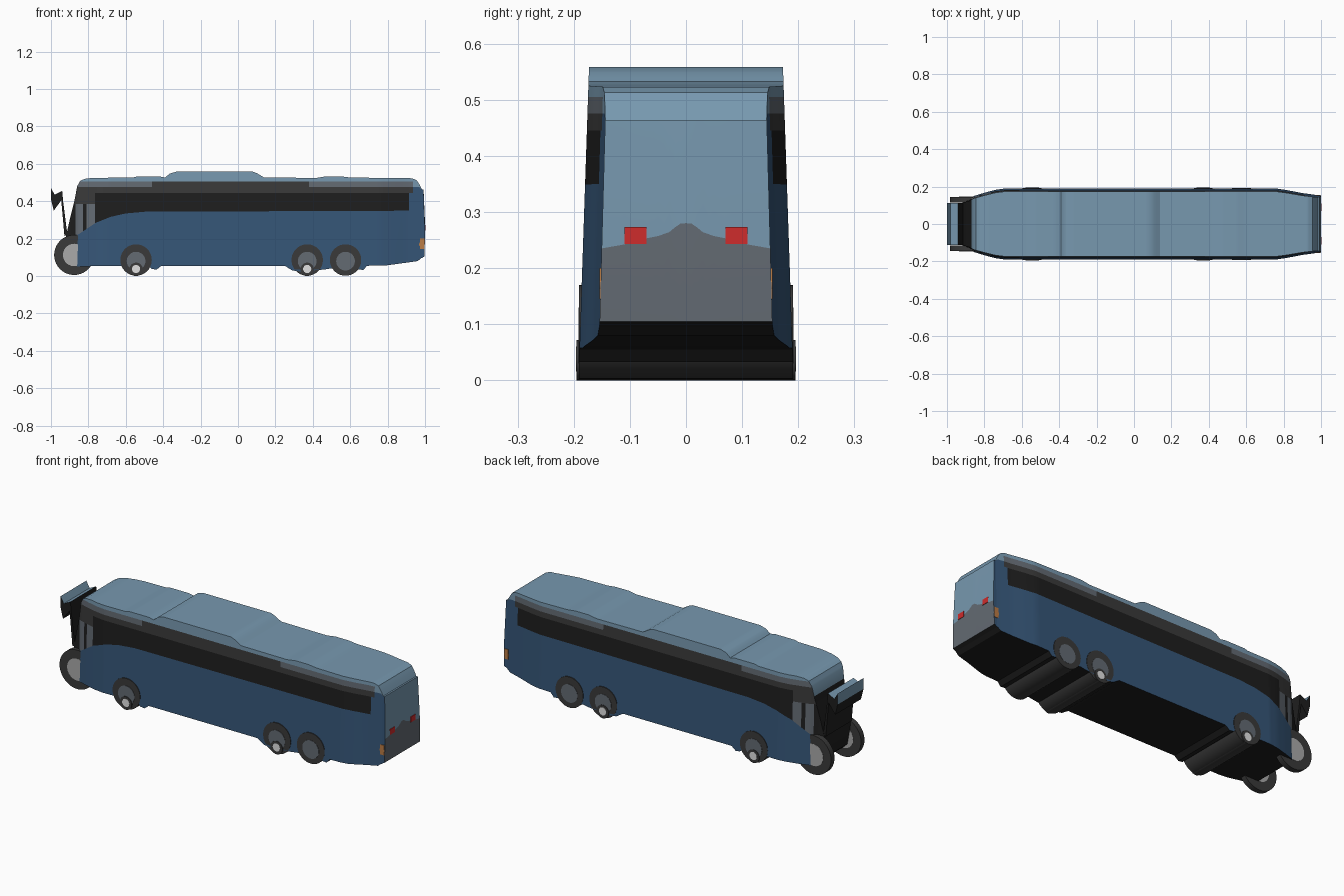
import bpy, bmesh, math
from mathutils import Matrix

if "Cube" in bpy.data.objects:
    bpy.data.objects.remove(bpy.data.objects["Cube"])

# Colours (linear)
COLOURS = {
    "body_blue": (0.036, 0.092, 0.185), "roof_blue": (0.185, 0.315, 0.43),
    "black": (0.013, 0.013, 0.013), "dark_grey": (0.042, 0.042, 0.042),
    "slate": (0.125, 0.145, 0.17), "light_grey": (0.40, 0.40, 0.40),
    "white": (0.75, 0.75, 0.75), "red": (0.62, 0.025, 0.025), "orange": (0.5, 0.2, 0.06),
}
NAMES = list(COLOURS)
MATS = []
for n, c in COLOURS.items():
    m = bpy.data.materials.new(n)
    m.diffuse_color = (*c, 1)
    m.use_nodes = True
    m.node_tree.nodes["Principled BSDF"].inputs["Base Color"].default_value = m.diffuse_color
    MATS.append(m)
BLUE, ROOF, BLACK, DARK, SLATE, GREY, WHITE, RED, ORANGE = range(9)


def finish(name, bm, smooth=True):
    bmesh.ops.remove_doubles(bm, verts=bm.verts, dist=1e-5)
    bmesh.ops.dissolve_degenerate(bm, edges=bm.edges, dist=1e-5)
    bmesh.ops.recalc_face_normals(bm, faces=bm.faces)
    me = bpy.data.meshes.new(name)
    bm.to_mesh(me)
    bm.free()
    for m in MATS:
        me.materials.append(m)
    ob = bpy.data.objects.new(name, me)
    bpy.context.collection.objects.link(ob)
    if smooth:
        bpy.ops.object.select_all(action='DESELECT')
        ob.select_set(True)
        bpy.context.view_layer.objects.active = ob
        bpy.ops.object.shade_smooth_by_angle(angle=math.radians(25))
    return ob


def lerp(table, x):
    if x <= table[0][0]:
        return table[0][1]
    for (a, u), (b, v) in zip(table, table[1:]):
        if x <= b:
            return u + (v - u) * (x - a) / (b - a)
    return table[-1][1]


def cylinder(name, x, y, z, r, depth, mat, sides=40):
    bm = bmesh.new()
    bmesh.ops.create_cone(bm, cap_ends=True, segments=sides, radius1=r, radius2=r, depth=depth,
                          matrix=Matrix.Translation((x, y, z)) @ Matrix.Rotation(math.pi / 2, 4, 'X'))
    for f in bm.faces:
        f.material_index = mat
    return finish(name, bm)


def box(name, x0, x1, y0, y1, z0, z1, mat):
    bm = bmesh.new()
    bmesh.ops.create_cube(bm, size=1, matrix=Matrix.Translation(((x0+x1)/2, (y0+y1)/2, (z0+z1)/2))
                          @ Matrix.Diagonal((x1-x0, y1-y0, z1-z0, 1)))
    for f in bm.faces:
        f.material_index = mat
    return finish(name, bm, False)


# Body profiles along x: roof, floor, half width, lower window line
TOP = [(-.92, .21), (-.9, .3), (-.875, .4), (-.86, .48), (-.845, .508), (-.82, .52), (-.78, .525),
       (-.56, .527), (-.54, .533), (-.42, .533), (-.39, .527), (-.365, .548), (-.33, .558), (.08, .558),
       (.105, .548), (.14, .527), (.42, .525), (.47, .533), (.55, .533), (.6, .527), (.93, .523),
       (.955, .513), (.97, .49), (.985, .46)]
FLOOR = [(-.92, .19), (-.9, .08), (-.87, .052), (-.48, .055), (-.46, .038), (-.435, .035), (-.41, .055),
         (.25, .055), (.29, .03), (.33, .025), (.46, .035), (.49, .04), (.62, .04), (.65, .035), (.67, .033),
         (.69, .055), (.8, .058), (.96, .08), (.985, .1)]
WIDTH = [(-.92, .115), (-.88, .132), (-.855, .15), (-.8, .167), (-.74, .183), (-.69, .19), (.76, .19),
         (.82, .181), (.9, .166), (.96, .158), (.985, .155)]
WINDOW = [(-.92, .19), (-.85, .225), (-.76, .285), (-.68, .317), (-.6, .335), (-.5, .344), (1, .35)]


def half_width(x, z):
    return lerp(WIDTH, x) * (1 - .178 * (z - .05))


def side_colour(row, x):
    if row == 0:
        return BLUE
    if x > (.915 if row < 3 else .935):
        return ROOF if row >= 4 else BLUE
    if row == 1:                                   # driver window and side glass
        return SLATE if -.87 < x < -.765 and not -.83 < x < -.81 else BLACK
    if row == 2:
        return DARK if x < -.765 else BLACK
    if row == 3:
        return DARK
    if row == 4:                                   # lighter strip above the glass
        return SLATE if x < -.46 or x > .38 else DARK
    return ROOF


# Body shell lofted along x, rows follow the colour borders
xs = sorted({round(v, 4) for t in (TOP, FLOOR, WIDTH) for v, _ in t if v <= .985}
            | {round(-.9 + .02 * i, 4) for i in range(94)}
            | {-.83, -.81, -.765, -.46, .38, .915, .935})
bm = bmesh.new()
rings = []
for x in xs:
    t, b, w = lerp(TOP, x), lerp(FLOOR, x), lerp(WINDOW, x)
    zs = [min(max(z, b), t) for z in (b, w, max(w, .385), .445, .475, .505, t)]
    rings.append([[bm.verts.new((x, s * half_width(x, z), z)) for z in zs] for s in (-1, 1)])
for i in range(len(xs) - 1):
    a, c = rings[i], rings[i + 1]
    xm = (xs[i] + xs[i + 1]) / 2
    for s in (0, 1):
        for r in range(6):
            f = bm.faces.new((a[s][r], c[s][r], c[s][r + 1], a[s][r + 1]))
            f.material_index = side_colour(r, xm)
    roof = bm.faces.new((a[0][-1], c[0][-1], c[1][-1], a[1][-1]))
    roof.material_index = BLACK if lerp(TOP, xm) < .45 and xm < 0 else ROOF
    floor = bm.faces.new((a[0][0], a[1][0], c[1][0], c[0][0]))
    floor.material_index = BLACK
for ring in (rings[0], rings[-1]):
    f = bm.faces.new(ring[0] + ring[1][::-1])
    f.material_index = BLACK
finish("body_shell", bm)

# Rear panel with a curved colour border
CURVE = [(0, .28), (.012, .279), (.03, .264), (.05, .257), (.07, .253), (.11, .242), (.15, .235)]
bm = bmesh.new()
cols = []
for i in range(31):
    k = i / 15 - 1
    c = lerp(CURVE, abs(k) * .15)
    col = []
    for x, z in ((.98, .095), (.997, .105), (1.0, c), (.992, .464), (.975, .464)):
        col.append(bm.verts.new((x, k * .154 * (1 - .178 * (z - .1)), z)))
    cols.append(col)
for a, b in zip(cols, cols[1:]):
    for r, mat in enumerate((BLACK, SLATE, ROOF, ROOF)):
        bm.faces.new((a[r], b[r], b[r + 1], a[r + 1])).material_index = mat
for col in (cols[0], cols[-1]):
    bm.faces.new(col).material_index = BLUE
finish("rear_panel", bm)

# Front mirror frame: one profile extruded across the width
PROFILE = [(-1, .47), (-.98, .435), (-.94, .455), (-.935, .4), (-.912, .22), (-.928, .215),
           (-.945, .405), (-.985, .35), (-1, .41)]
bm = bmesh.new()
sides = [[bm.verts.new((x, y, z)) for x, z in PROFILE] for y in (-.112, .112)]
for s in sides:
    bm.faces.new(s).material_index = BLACK
for i in range(len(PROFILE)):
    j = (i + 1) % len(PROFILE)
    f = bm.faces.new((sides[0][i], sides[0][j], sides[1][j], sides[1][i]))
    f.material_index = ROOF if i in (0, 1, 8) else BLACK
finish("mirror_frame", bm, False)

# Wheels set into the body, across the full width
for x in (-.545, .37, .575):
    cylinder("wheel", x, 0, .086, .084, .381, DARK)
    cylinder("wheel_hub", x, 0, .08, .05, .384, SLATE)
for x in (-.545, .37):
    cylinder("low_axle", x, 0, .036, .036, .39, DARK, 32)
    cylinder("axle_cap", x, 0, .038, .022, .392, WHITE, 24)

for s, side in ((-1, "left"), (1, "right")):
    # Large front wheels
    cylinder(side + "_front_wheel", -.876, s * .13, .113, .107, .03, DARK)
    cylinder(side + "_front_hub", -.876, s * .1305, .113, .06, .032, GREY)
    # Tail lights and side markers
    box(side + "_tail_light", .99, 1.002, s * .09 - .02, s * .09 + .02, .243, .273, RED)
    cylinder(side + "_marker", .983, s * .1495, .17, .015, .009, ORANGE, 20).scale.z = 1.0
    box(side + "_marker_plate", .972, .996, s * .1525 - .002, s * .1525 + .002, .145, .2, ORANGE)
